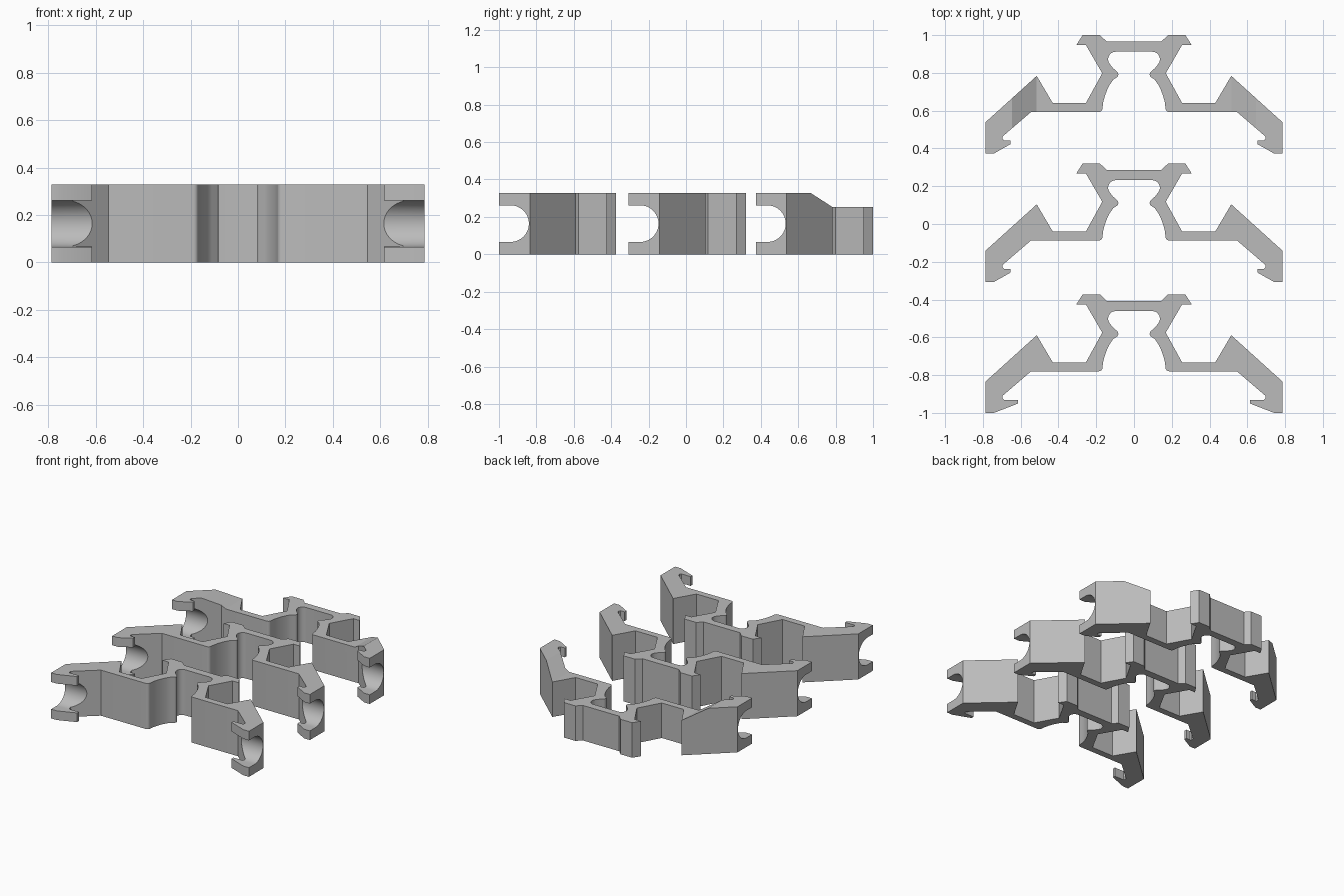
import bpy, bmesh, math
from mathutils import Vector

if "Cube" in bpy.data.objects:
    bpy.data.objects.remove(bpy.data.objects["Cube"])

HEIGHT = 0.328

grey = bpy.data.materials.new("plain grey")
grey.diffuse_color = (0.5, 0.5, 0.5, 1)
grey.use_nodes = True
grey.node_tree.nodes["Principled BSDF"].inputs["Base Color"].default_value = grey.diffuse_color


def prism(name, points, start, depth):
    """Extrude a closed 3D outline along a vector."""
    bm = bmesh.new()
    verts = [bm.verts.new(Vector(p) + Vector(start)) for p in points]
    face = bm.faces.new(verts)
    top = bmesh.ops.extrude_face_region(bm, geom=[face])["geom"]
    bmesh.ops.translate(bm, vec=depth,
                        verts=[v for v in top if isinstance(v, bmesh.types.BMVert)])
    bmesh.ops.recalc_face_normals(bm, faces=bm.faces)
    mesh = bpy.data.meshes.new(name)
    bm.to_mesh(mesh)
    bm.free()
    obj = bpy.data.objects.new(name, mesh)
    bpy.context.collection.objects.link(obj)
    return obj


def activate(obj):
    bpy.ops.object.select_all(action="DESELECT")
    obj.select_set(True)
    bpy.context.view_layer.objects.active = obj


def cut(obj, cutter):
    """Subtract a cutter and remove it afterwards."""
    cutter.hide_render = True
    mod = obj.modifiers.new("cut", "BOOLEAN")
    mod.operation = "DIFFERENCE"
    mod.solver = "EXACT"
    mod.object = cutter
    activate(obj)
    bpy.ops.object.modifier_apply(modifier=mod.name)
    bpy.data.objects.remove(cutter)


def arc(cx, cy, r, a0, a1, n):
    return [(cx + r * math.cos(math.radians(a0 + (a1 - a0) * i / n)),
             cy + r * math.sin(math.radians(a0 + (a1 - a0) * i / n)))
            for i in range(n + 1)]


def clip(name, y, hook_tip):
    # Right half of the plan outline, from top flange round to the inner throat
    half = [(0.145, 0.286), (0.18, 0.32), (0.272, 0.32), (0.305, 0.268), (0.255, 0.268),
            (0.168, 0.118), (0.255, -0.04), (0.43, -0.04), (0.515, 0.104),
            (0.787, -0.142), (0.787, -0.307), (0.742, -0.307),
            (hook_tip, -0.258), (hook_tip, -0.238), (0.688, -0.238),
            (0.695, -0.231), (0.695, -0.216), (0.545, -0.087)]
    half += arc(0.187, -0.067, 0.02, 270, 180, 5)                    # foot corner
    half += [(0.163, -0.035), (0.155, -0.005), (0.143, 0.028), (0.128, 0.058), (0.11, 0.084)]
    half += arc(0.103, 0.112, 0.02, 225, 125, 5)                     # waist nub
    half += [(0.112, 0.146)]
    half += arc(0.097, 0.192, 0.04, -40, 90, 8)                      # throat bulge
    outline = half + [(-px, py) for px, py in reversed(half)]
    body = prism(name, [(px, py, 0) for px, py in outline], (0, y, 0), (0, 0, HEIGHT))

    # Round-ended slot running sideways through both hooked ends
    slot = [(0, -0.5, 0.066)] + [(0, py, pz) for py, pz in arc(-0.245, 0.164, 0.098, -90, 90, 24)]
    slot += [(0, -0.5, 0.262)]
    cut(body, prism("slot_cutter", slot, (-1, y, 0), (2, 0, 0)))
    return body


back = clip("back_clip", 0.68, 0.655)
middle = clip("middle_clip", 0.0, 0.655)
front = clip("front_clip", -0.693, 0.615)

# Lowered centre of the back clip with ramps up to the arms
step = [(-0.645, 0, HEIGHT), (-0.515, 0, 0.252), (0.515, 0, 0.252), (0.645, 0, HEIGHT),
        (0.645, 0, 0.5), (-0.645, 0, 0.5)]
cut(back, prism("step_cutter", step, (0, 0.2, 0), (0, 1, 0)))

for obj in (back, middle, front):
    obj.data.materials.clear()
    obj.data.materials.append(grey)
    for face in obj.data.polygons:
        face.material_index = 0
    activate(obj)
    bpy.ops.object.shade_smooth_by_angle(angle=math.radians(30))
